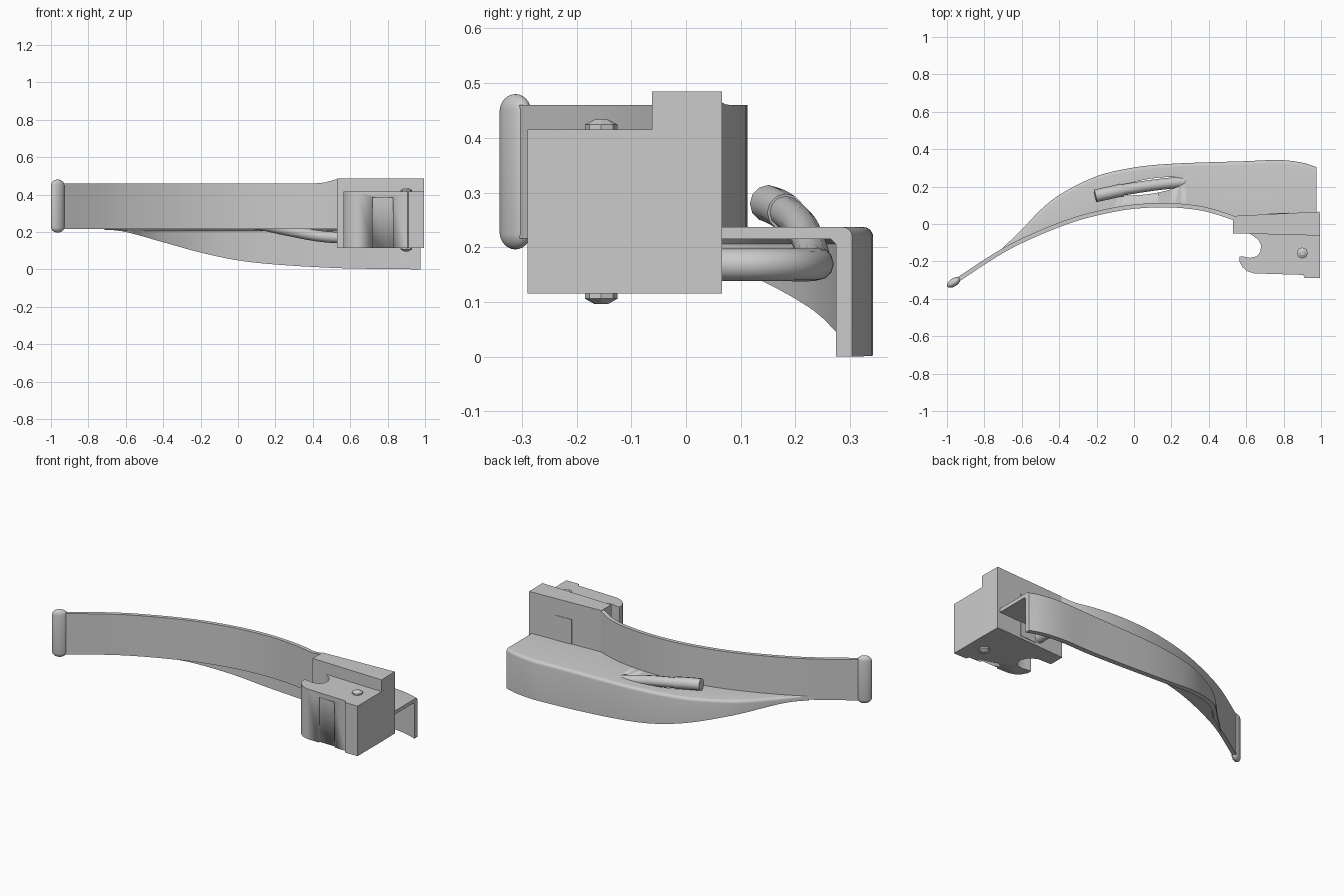
import bpy, bmesh, math
from mathutils import Vector, Matrix

if "Cube" in bpy.data.objects:
    bpy.data.objects.remove(bpy.data.objects["Cube"])


def finish(name, bm, smooth=True):
    bmesh.ops.recalc_face_normals(bm, faces=bm.faces)
    me = bpy.data.meshes.new(name)
    bm.to_mesh(me)
    bm.free()
    ob = bpy.data.objects.new(name, me)
    bpy.context.collection.objects.link(ob)
    bpy.ops.object.select_all(action='DESELECT')
    ob.select_set(True)
    bpy.context.view_layer.objects.active = ob
    if smooth:
        bpy.ops.object.shade_smooth_by_angle(angle=math.radians(35))
    return ob


def interp(pts, x):
    """Smooth curve value at x through (x, value) points."""
    n = len(pts)
    i = 0
    while i < n - 2 and x > pts[i + 1][0]:
        i += 1

    def slope(k):
        a, b = pts[max(k - 1, 0)], pts[min(k + 1, n - 1)]
        return (b[1] - a[1]) / (b[0] - a[0])
    (x0, y0), (x1, y1) = pts[i], pts[i + 1]
    h = x1 - x0
    t = (x - x0) / h
    return ((2*t**3 - 3*t**2 + 1)*y0 + (t**3 - 2*t**2 + t)*h*slope(i)
            + (3*t**2 - 2*t**3)*y1 + (t**3 - t**2)*h*slope(i + 1))


def loft(name, sections):
    bm = bmesh.new()
    rings = [[bm.verts.new(p) for p in s] for s in sections]
    n = len(rings[0])
    for a, b in zip(rings, rings[1:]):
        for i in range(n):
            j = (i + 1) % n
            bm.faces.new((a[i], a[j], b[j], b[i]))
    bm.faces.new(rings[0])
    bm.faces.new(rings[-1])
    return finish(name, bm)


def prism(name, outline, z0, z1):
    bm = bmesh.new()
    f = bm.faces.new([bm.verts.new((x, y, z0)) for x, y in outline])
    r = bmesh.ops.extrude_face_region(bm, geom=[f])
    for v in r['geom']:
        if isinstance(v, bmesh.types.BMVert):
            v.co.z = z1
    return finish(name, bm)


def cut(ob, cutter):
    m = ob.modifiers.new("cut", 'BOOLEAN')
    m.operation, m.object, m.solver = 'DIFFERENCE', cutter, 'EXACT'
    bpy.context.view_layer.objects.active = ob
    bpy.ops.object.modifier_apply(modifier=m.name)
    bpy.data.objects.remove(cutter)


def tube(name, pts, r):
    cu = bpy.data.curves.new(name, 'CURVE')
    cu.dimensions = '3D'
    cu.bevel_depth, cu.bevel_resolution, cu.use_fill_caps = r, 4, True
    cu.resolution_u = 8
    sp = cu.splines.new('BEZIER')
    sp.bezier_points.add(len(pts) - 1)
    for b, p in zip(sp.bezier_points, pts):
        b.co = p
        b.handle_left_type = b.handle_right_type = 'AUTO'
    ob = bpy.data.objects.new(name, cu)
    bpy.context.collection.objects.link(ob)
    bpy.ops.object.select_all(action='DESELECT')
    ob.select_set(True)
    bpy.context.view_layer.objects.active = ob
    bpy.ops.object.convert(target='MESH')
    bpy.ops.object.shade_smooth_by_angle(angle=math.radians(35))


# Guide curves: strip centre line, outer flange line, flange lower edge
STRIP = [(-0.97, -0.316), (-0.7, -0.142), (-0.5, -0.045), (-0.3, 0.03), (-0.1, 0.078),
         (0.05, 0.097), (0.2, 0.1), (0.35, 0.085), (0.45, 0.06), (0.58, 0.015)]
OUTER = [(-0.72, -0.145), (-0.6, -0.03), (-0.5, 0.075), (-0.4, 0.155), (-0.2, 0.255), (0, 0.302),
         (0.2, 0.322), (0.6, 0.336), (0.78, 0.342), (0.9, 0.328), (0.98, 0.303)]
LOWER = [(-0.72, 0.216), (-0.6, 0.2), (-0.4, 0.145), (-0.2, 0.09), (0, 0.048),
         (0.2, 0.026), (0.5, 0.008), (0.7, 0.003), (0.98, 0.0)]

# Curved strip
secs = []
for i in range(49):
    x = -0.97 + 1.54 * i / 48
    y = interp(STRIP, x)
    d = (interp(STRIP, x + 0.005) - interp(STRIP, x - 0.005)) / 0.01
    nrm = Vector((-d, 1)).normalized() * 0.0115
    s = min(max((x - 0.42) / 0.11, 0), 1)
    top = 0.46 + 0.024 * s * s
    a, b = (x + nrm.x, y + nrm.y), (x - nrm.x, y - nrm.y)
    secs.append([(*a, 0.216), (*a, top), (*b, top), (*b, 0.216)])
loft("curved_strip", secs)

# Shelf with down-turned outer flange
secs = []
for i in range(57):
    x = -0.715 + 1.692 * i / 56
    yo = interp(OUTER, x)
    yi = interp(STRIP, x) if x < 0.5 else 0.04
    yi = min(yi, yo - 0.008)
    w = yo - yi
    t = min(0.03, w * 0.45)
    r = min(0.022, w * 0.3)
    zb = min(interp(LOWER, x), 0.21)
    s = [(x, yi, 0.215), (x, yo - t - r * 0.4, 0.215), (x, yo - t, 0.215 - min(r * 0.4, (0.215 - zb) / 2)),
         (x, yo - t, zb), (x, yo, zb)]
    r = min(r, 0.018)
    for k in range(5):
        a = math.pi / 2 * k / 4
        s.append((x, yo - r + r * math.cos(a), 0.237 - r + r * math.sin(a)))
    s.append((x, yi, 0.237))
    secs.append(s)
shelf = loft("shelf_and_flange", secs)

# Slot in the shelf for the light tube
ang = math.radians(9)
slot = [(0.09 + 0.185 * math.cos(a) * math.cos(ang) - 0.04 * math.sin(a) * math.sin(ang),
         0.202 + 0.185 * math.cos(a) * math.sin(ang) + 0.04 * math.sin(a) * math.cos(ang))
        for a in (math.tau * k / 32 for k in range(32))]
cut(shelf, prism("slot_cutter", slot, 0.19, 0.3))

# Light tube and its bulb sleeve
tube("light_tube", [(-0.07, 0.181, 0.265), (0.1, 0.207, 0.243), (0.27, 0.225, 0.208), (0.45, 0.235, 0.176),
                    (0.6, 0.23, 0.168), (0.68, 0.17, 0.168), (0.7, 0.03, 0.168)], 0.03)
tube("bulb_sleeve", [(-0.207, 0.15, 0.28), (-0.13, 0.167, 0.273), (-0.06, 0.182, 0.264)], 0.034)

# Rounded bead at the tip
bm = bmesh.new()
bmesh.ops.create_uvsphere(bm, u_segments=24, v_segments=13, radius=1)
for v in bm.verts:
    v.co = Vector((v.co.x * 0.041, v.co.y * 0.022, v.co.z * 0.032 + math.copysign(0.11, v.co.z)))
bmesh.ops.transform(bm, matrix=Matrix.Translation((-0.964, -0.312, 0.338)) @ Matrix.Rotation(math.radians(33), 4, 'Z'),
                    verts=bm.verts)
finish("tip_bead", bm)

# Mounting block: tall rail and lower hook body
prism("block_rail", [(0.53, -0.05), (0.995, -0.062), (0.993, 0.066), (0.53, 0.043)], 0.115, 0.485)
hook = [(0.6, -0.04), (0.64, -0.065), (0.665, -0.085), (0.68, -0.115), (0.675, -0.15), (0.655, -0.173),
        (0.62, -0.181), (0.59, -0.175), (0.563, -0.173), (0.563, -0.2), (0.58, -0.23), (0.605, -0.252),
        (0.64, -0.264), (0.905, -0.272), (0.912, -0.29), (0.995, -0.29), (0.995, -0.04)]
body = prism("block_hook", hook, 0.115, 0.415)
cut(body, prism("groove_cutter", [(0.72, -0.35), (0.83, -0.35), (0.83, -0.257), (0.72, -0.257)], 0.05, 0.385))

# Insert plate on the rail's back face
prism("back_insert", [(0.72, 0.03), (0.83, 0.03), (0.83, 0.0605), (0.72, 0.0555)], 0.13, 0.385)

# Faceted lock pin, top and bottom
bm = bmesh.new()
for z, s in ((0.415, 1), (0.115, -1)):
    for r1, r2, h0, h1 in ((0.03, 0.03, -0.02, 0.009), (0.03, 0.012, 0.009, 0.019)):
        bmesh.ops.create_cone(bm, cap_ends=True, segments=8, radius1=r1 if s > 0 else r2,
                              radius2=r2 if s > 0 else r1, depth=h1 - h0,
                              matrix=Matrix.Translation((0.9, -0.155, z + s * (h0 + h1) / 2)))
finish("lock_pin", bm, False)
